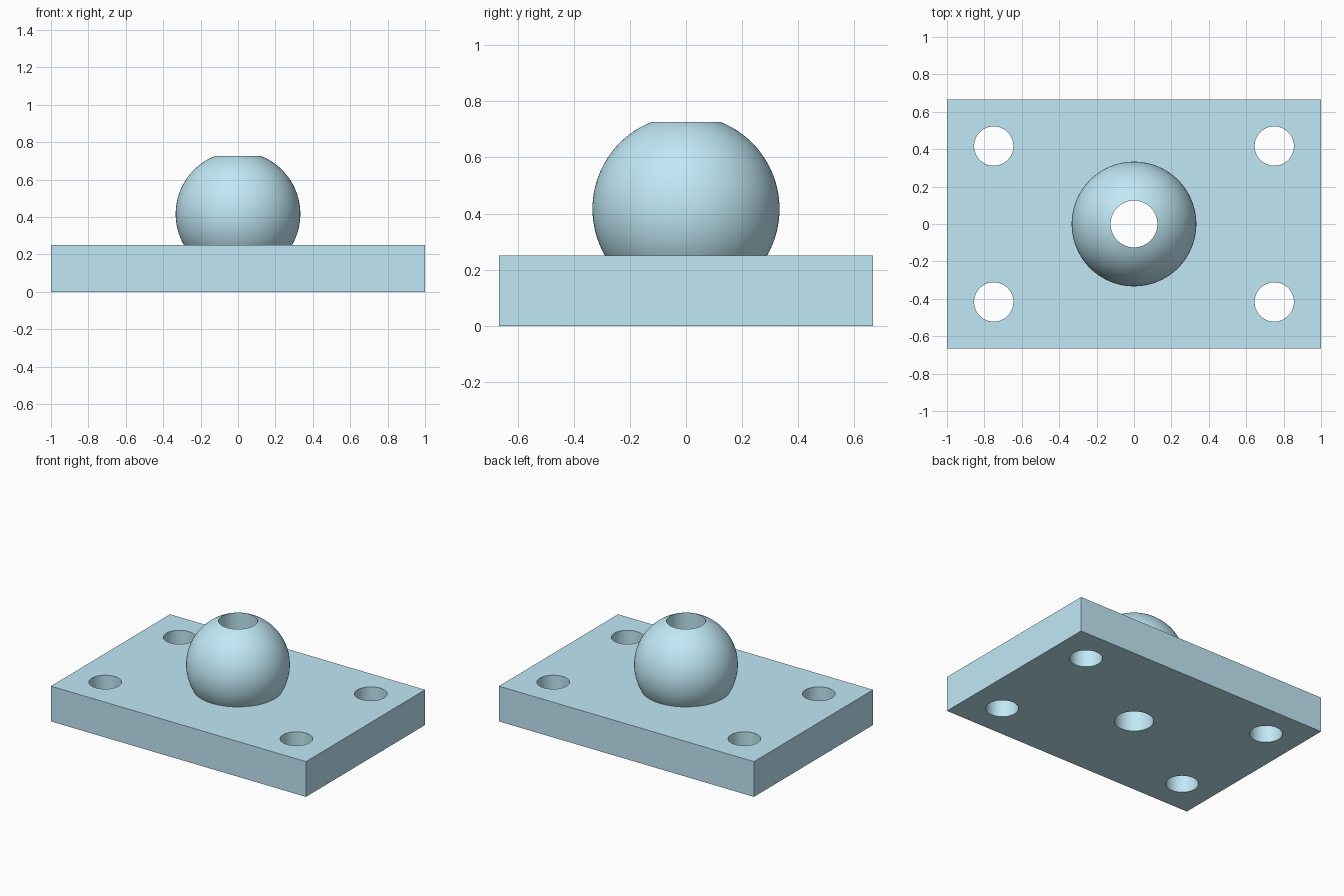
import bpy
import math

if "Cube" in bpy.data.objects:
    bpy.data.objects.remove(bpy.data.objects["Cube"])

PLATE = (2.0, 4 / 3, 0.25)
BALL_R, BALL_Z = 1 / 3, 0.4167
BORE_R, BOLT_R = 0.125, 0.105


def boolean(target, tool, operation):
    """Apply a boolean and discard the tool object."""
    mod = target.modifiers.new(operation.title(), 'BOOLEAN')
    mod.operation = operation
    mod.solver = 'EXACT'
    mod.object = tool
    bpy.context.view_layer.objects.active = target
    bpy.ops.object.modifier_apply(modifier=mod.name)
    bpy.data.objects.remove(tool, do_unlink=True)


def drill(target, x, y, radius):
    """Vertical through hole."""
    bpy.ops.mesh.primitive_cylinder_add(vertices=96, radius=radius, depth=3, location=(x, y, 0.4))
    cutter = bpy.context.object
    cutter.name = "hole_cutter"
    cutter.hide_render = True
    boolean(target, cutter, 'DIFFERENCE')


# Base plate
bpy.ops.mesh.primitive_cube_add(size=1, location=(0, 0, PLATE[2] / 2))
mount = bpy.context.object
mount.name = "ball_mount_plate"
mount.scale = PLATE
bpy.ops.object.transform_apply(location=True, rotation=False, scale=True)

# Ball sunk into the plate
bpy.ops.mesh.primitive_uv_sphere_add(segments=96, ring_count=50, radius=BALL_R, location=(0, 0, BALL_Z))
ball = bpy.context.object
ball.name = "ball"
boolean(mount, ball, 'UNION')

# Central bore and four bolt holes
drill(mount, 0, 0, BORE_R)
for sx in (-1, 1):
    for sy in (-1, 1):
        drill(mount, sx * 0.75, sy * 0.4167, BOLT_R)

# Smooth curves, sharp edges, light blue finish
bpy.ops.object.select_all(action='DESELECT')
mount.select_set(True)
bpy.context.view_layer.objects.active = mount
bpy.ops.object.shade_smooth_by_angle(angle=math.radians(30))
blue = bpy.data.materials.new("light_blue")
blue.diffuse_color = (0.53, 0.81, 0.92, 1)
blue.use_nodes = True
blue.node_tree.nodes["Principled BSDF"].inputs["Base Color"].default_value = blue.diffuse_color
mount.data.materials.clear()
mount.data.materials.append(blue)
